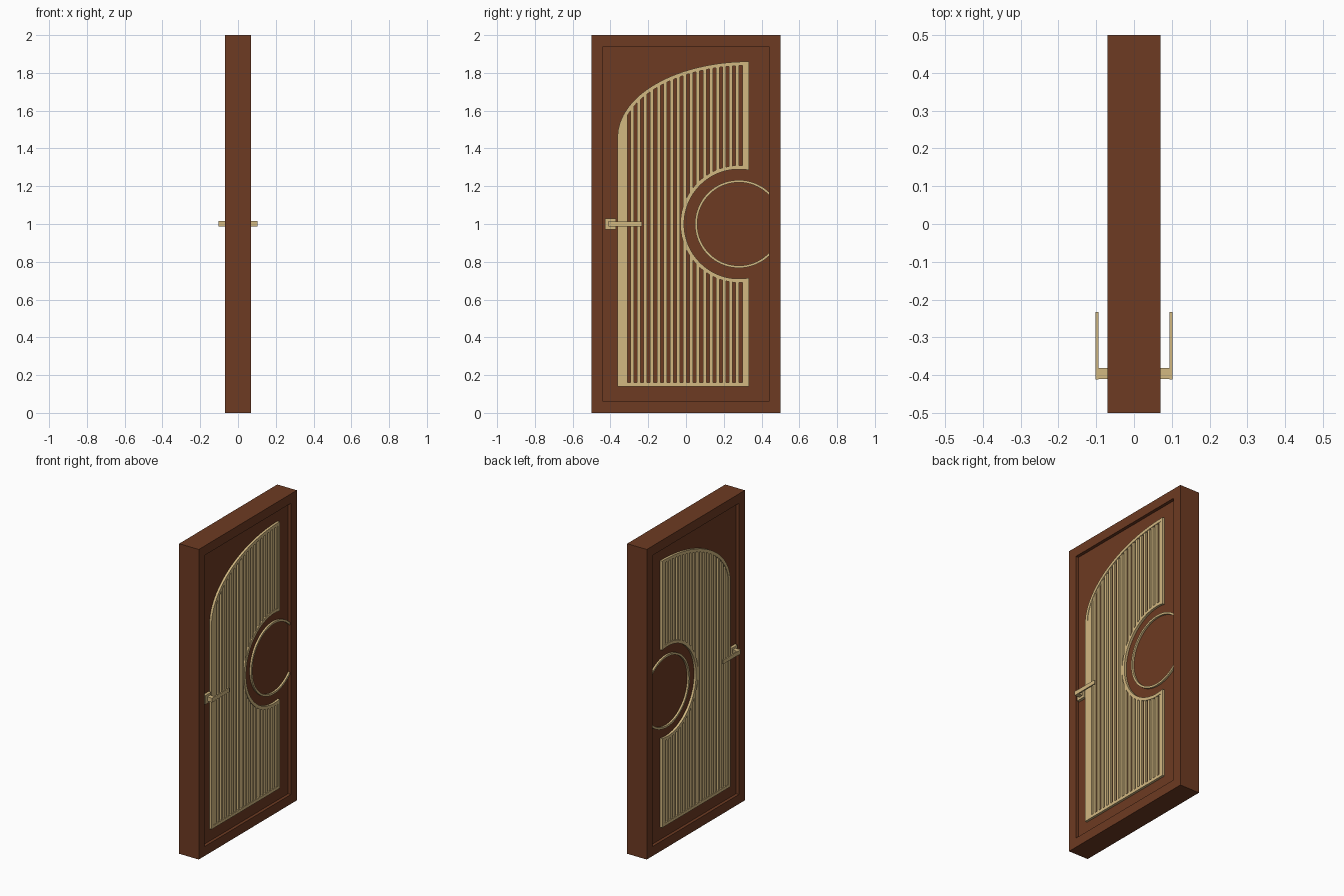
import bpy, bmesh, math

if "Cube" in bpy.data.objects:
    bpy.data.objects.remove(bpy.data.objects["Cube"])


def material(name, rgb):
    m = bpy.data.materials.new(name)
    m.diffuse_color = (*rgb, 1)
    m.use_nodes = True
    m.node_tree.nodes["Principled BSDF"].inputs["Base Color"].default_value = m.diffuse_color
    return m


WOOD = material("brown_wood", (0.155, 0.043, 0.016))
GOLD = material("pale_gold", (0.65, 0.48, 0.22))


def prism(name, outlines, x0, x1, mat, inset=0, mirror=True):
    """Extrude (y, z) outlines from x0 to x1; inset > 0 leaves only a border of that width."""
    bm = bmesh.new()
    for pts in outlines:
        bm.faces.new([bm.verts.new((x0, y, z)) for y, z in pts])
    bm.normal_update()
    if inset:
        inner = bm.faces[:]
        bmesh.ops.inset_region(bm, faces=inner, thickness=inset,
                               use_even_offset=True, use_boundary=True)
        bmesh.ops.delete(bm, geom=inner, context='FACES')
    ext = bmesh.ops.extrude_face_region(bm, geom=bm.faces[:], use_keep_orig=True)
    moved = [v for v in ext["geom"] if isinstance(v, bmesh.types.BMVert)]
    bmesh.ops.translate(bm, verts=moved, vec=(x1 - x0, 0, 0))
    bmesh.ops.recalc_face_normals(bm, faces=bm.faces[:])
    me = bpy.data.meshes.new(name)
    bm.to_mesh(me)
    bm.free()
    ob = bpy.data.objects.new(name, me)
    bpy.context.collection.objects.link(ob)
    me.materials.append(mat)
    if mirror:  # same part on the other face of the door
        ob.modifiers.new("both_sides", 'MIRROR')
    return ob


def rect(y0, y1, z0, z1):
    return [(y0, z0), (y1, z0), (y1, z1), (y0, z1)]


def arc(cy, cz, ry, rz, a0, a1, n):
    return [(cy + ry * math.cos(math.radians(a0 + (a1 - a0) * i / n)),
             cz + rz * math.sin(math.radians(a0 + (a1 - a0) * i / n))) for i in range(n + 1)]


# Outer frame and recessed leaf
prism("door_frame", [rect(-0.5, 0.5, 0, 2)], -0.07, 0.07, WOOD, inset=0.061, mirror=False)
prism("door_leaf", [rect(-0.445, 0.445, 0.055, 1.945)], -0.05, 0.05, WOOD, mirror=False)

# Arched grille border with a round notch on the hinge side
L, R, B, T, SPRING = -0.362, 0.334, 0.14, 1.86, 1.46
CY, CZ, NOTCH = 0.28, 1.0, 0.29
edge = math.degrees(math.acos((R - CY) / NOTCH))
outline = [(R, B)]
outline += arc(CY, CZ, NOTCH, NOTCH, 360 - edge, edge, 48)
outline += arc(R, SPRING, R - L, T - SPRING, 90, 180, 32)
outline += [(L, B)]
prism("grille_border", [outline], 0.049, 0.065, GOLD, inset=0.02)


# Vertical slats, each trimmed to the arch and the notch
def top(y):
    return SPRING + (T - SPRING) * math.sqrt(max(0, 1 - ((R - y) / (R - L)) ** 2)) - 0.01


PITCH, FIRST, WIDTH = 0.0348, -0.2846, 0.0185
spans = [(FIRST + i * PITCH - WIDTH / 2, FIRST + i * PITCH + WIDTH / 2) for i in range(17)]
spans += [(L + 0.012, -0.310), (0.298, R - 0.005)]
slats = []
for y0, y1 in spans:
    d = [(NOTCH + 0.01) ** 2 - (y - CY) ** 2 for y in (y0, y1)]
    if max(d) > 0:
        h0, h1 = [math.sqrt(max(0, v)) for v in d]
        slats.append([(y0, B + 0.01), (y1, B + 0.01), (y1, CZ - h1), (y0, CZ - h0)])
        slats.append([(y0, CZ + h0), (y1, CZ + h1), (y1, top(y1)), (y0, top(y0))])
    else:
        slats.append([(y0, B + 0.01), (y1, B + 0.01), (y1, top(y1)), (y0, top(y0))])
prism("grille_slats", slats, 0.049, 0.062, GOLD)

# Ring inlay cut off by the frame
RO, RI, CUT = 0.233, 0.220, 0.4395
a_out = math.degrees(math.acos((CUT - CY) / RO))
a_in = math.degrees(math.acos((CUT - CY) / RI))
ring = arc(CY, CZ, RO, RO, a_out, 360 - a_out, 56) + arc(CY, CZ, RI, RI, 360 - a_in, a_in, 56)
prism("ring_inlay", [ring], 0.049, 0.062, GOLD)

# Handles on both sides
prism("handle_plate", [rect(-0.43, -0.37, 0.972, 1.03)], 0.049, 0.068, GOLD)
prism("handle_stem", [rect(-0.41, -0.381, 0.987, 1.015)], 0.06, 0.1025, GOLD)
prism("handle_lever", [rect(-0.411, -0.233, 0.988, 1.014)], 0.0935, 0.102, GOLD)
